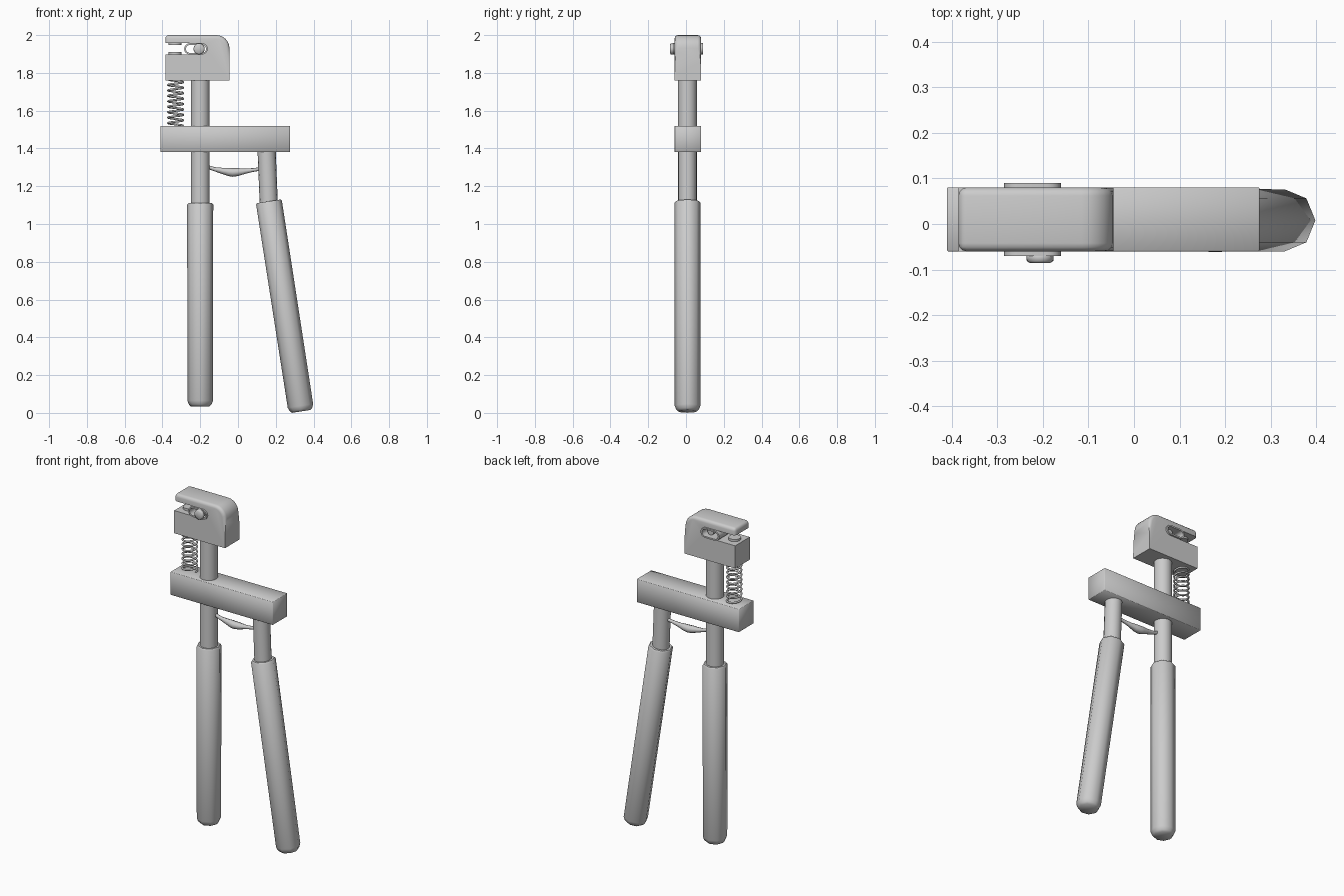
import bpy, bmesh, math
from mathutils import Vector, Matrix

if "Cube" in bpy.data.objects:
    bpy.data.objects.remove(bpy.data.objects["Cube"])

YC = 0.01  # mid plane of the tool


def finish(name, bm, angle=50):
    bmesh.ops.recalc_face_normals(bm, faces=bm.faces)
    me = bpy.data.meshes.new(name)
    bm.to_mesh(me)
    bm.free()
    me.shade_smooth()
    me.set_sharp_from_angle(angle=math.radians(angle))
    ob = bpy.data.objects.new(name, me)
    bpy.context.collection.objects.link(ob)
    return ob


def lathe(name, start, end, profile, sides, angle=50):
    """Capped round body; profile is (distance along axis, radius)."""
    a, b = Vector(start), Vector(end)
    d = (b - a).normalized()
    u = Vector((1, 0, 0)) if abs(d.x) < 0.7 else Vector((0, 0, 1))
    u = (u - d * u.dot(d)).normalized()
    v = d.cross(u)
    bm = bmesh.new()
    rings = []
    for t, r in profile:
        rings.append([bm.verts.new(a + d * t + r * (u * math.cos(k * math.tau / sides)
                      + v * math.sin(k * math.tau / sides))) for k in range(sides)])
    for p, q in zip(rings, rings[1:]):
        for k in range(sides):
            bm.faces.new((p[k], p[(k + 1) % sides], q[(k + 1) % sides], q[k]))
    bm.faces.new(rings[0])
    bm.faces.new(rings[-1])
    return finish(name, bm, angle)


def rod(name, a, b, r, sides=16):
    return lathe(name, a, b, [(0, r), ((Vector(b) - Vector(a)).length, r)], sides)


def grip(name, a, b):
    n = (Vector(b) - Vector(a)).length
    return lathe(name, a, b, [(0, 0.05), (0.01, 0.06), (0.03, 0.068),
                              (n - 0.008, 0.069), (n, 0.063)], 8)


# Grips and rods
grip("left_grip", (-0.2, YC - 0.002, 0.035), (-0.2, YC - 0.002, 1.11))
grip("right_grip", (0.335, YC - 0.002, 0.008), (0.163, YC - 0.002, 1.12))
rod("left_rod", (-0.2, YC - 0.003, 1.08), (-0.2, YC - 0.003, 1.78), 0.05)
rod("right_rod", (0.164, YC - 0.003, 1.08), (0.151, YC - 0.003, 1.40), 0.048)

# Crossbar
bm = bmesh.new()
bmesh.ops.create_cube(bm, size=1, matrix=Matrix.Translation((-0.0675, YC, 1.45))
                      @ Matrix.Diagonal((0.685, 0.14, 0.14, 1)))
bmesh.ops.bevel(bm, geom=bm.edges[:], offset=0.002, segments=1, affect='EDGES')
finish("crossbar", bm)

# Head block: side outline with open slot, extruded through y
SZ, SR, SX0, SX1 = 1.927, 0.03, -0.255, -0.19
outline = [(-0.385, 1.76), (-0.045, 1.76)]
outline += [(-0.115 + 0.07 * math.cos(i * math.pi / 12), 1.93 + 0.07 * math.sin(i * math.pi / 12))
            for i in range(7)]
outline += [(-0.385, 2.0), (-0.385, SZ + SR)]
outline += [(SX1 + SR * math.cos(math.pi / 2 - i * math.pi / 8),
             SZ + SR * math.sin(math.pi / 2 - i * math.pi / 8)) for i in range(9)]
outline += [(-0.385, SZ - SR)]
bm = bmesh.new()
front = bm.faces.new([bm.verts.new((x, YC - 0.07, z)) for x, z in outline])
ext = bmesh.ops.extrude_face_region(bm, geom=[front], use_keep_orig=True)
bmesh.ops.translate(bm, vec=(0, 0.14, 0),
                    verts=[g for g in ext["geom"] if isinstance(g, bmesh.types.BMVert)])


def outer(v):  # rounded corner, top and nose of the upper jaw
    x, z = v.co.x, v.co.z
    return z > 1.999 or (x > -0.12 and z > 1.92) or (x < -0.38 and z > 1.95)


rim = []
for e in bm.edges:
    p, q = e.verts
    along_y = abs(p.co.y - q.co.y) > 0.01
    if outer(p) and outer(q):
        if not along_y or (p.co.x < -0.38 and p.co.z > 1.99):
            rim.append(e)
bmesh.ops.bevel(bm, geom=rim, offset=0.018, segments=3, profile=0.5, affect='EDGES')
finish("head_block", bm, 40)

# Slotted collar lining the hole
bm = bmesh.new()
loops = []
for r, y in ((SR, YC - 0.08), (SR, YC + 0.08), (0.021, YC + 0.08), (0.021, YC - 0.08)):
    ring = []
    for cx, a0 in ((SX1, -math.pi / 2), (SX0, math.pi / 2)):
        for i in range(9):
            a = a0 + i * math.pi / 8
            ring.append(bm.verts.new((cx + r * math.cos(a), y, SZ + r * math.sin(a))))
    loops.append(ring)
for j in range(4):
    p, q = loops[j], loops[(j + 1) % 4]
    for k in range(len(p)):
        n = (k + 1) % len(p)
        bm.faces.new((p[k], p[n], q[n], q[k]))
finish("slot_collar", bm)

# Sliding pin with a domed head
lathe("pin", (-0.206, -0.086, SZ), (-0.206, 0.06, SZ),
      [(0, 0.022), (0.005, 0.029), (0.016, 0.03), (0.02, 0.027), (0.02, 0.02), (0.146, 0.02)], 16)

# Jaw pads
for name, z0, z1 in (("lower_pad", SZ - SR - 0.005, SZ - SR + 0.013),
                     ("upper_pad", SZ + SR - 0.01, SZ + SR + 0.005)):
    rod(name, (-0.333, YC, z0), (-0.333, YC, z1), 0.034)


def tube(name, pts, depth):
    """Round tube along points (x, y, z, radius factor)."""
    cu = bpy.data.curves.new(name, 'CURVE')
    cu.dimensions = '3D'
    cu.bevel_depth = depth
    cu.bevel_resolution = 2
    cu.use_fill_caps = True
    sp = cu.splines.new('POLY')
    sp.points.add(len(pts) - 1)
    for pt, (x, y, z, r) in zip(sp.points, pts):
        pt.co = (x, y, z, 1)
        pt.radius = r
    sp.use_smooth = True
    ob = bpy.data.objects.new(name, cu)
    bpy.context.collection.objects.link(ob)
    return ob


# Coil spring
TURNS, STEPS = 8.5, 20
N = int(TURNS * STEPS)
tube("spring", [(-0.33 + 0.04 * math.cos(i * math.tau / STEPS),
                 YC + 0.04 * math.sin(i * math.tau / STEPS),
                 1.52 + 0.245 * i / N, 1) for i in range(N + 1)], 0.0055)

# Sagging link between the rods
tube("link", [(-0.17, YC, 1.305, 0.4), (-0.12, YC, 1.289, 0.5), (-0.08, YC, 1.281, 0.75),
              (-0.05, YC, 1.276, 1.0), (-0.03, YC, 1.273, 1.05), (0.0, YC, 1.275, 0.95),
              (0.04, YC, 1.28, 0.6), (0.08, YC, 1.286, 0.45), (0.13, YC, 1.293, 0.4)], 0.022)
